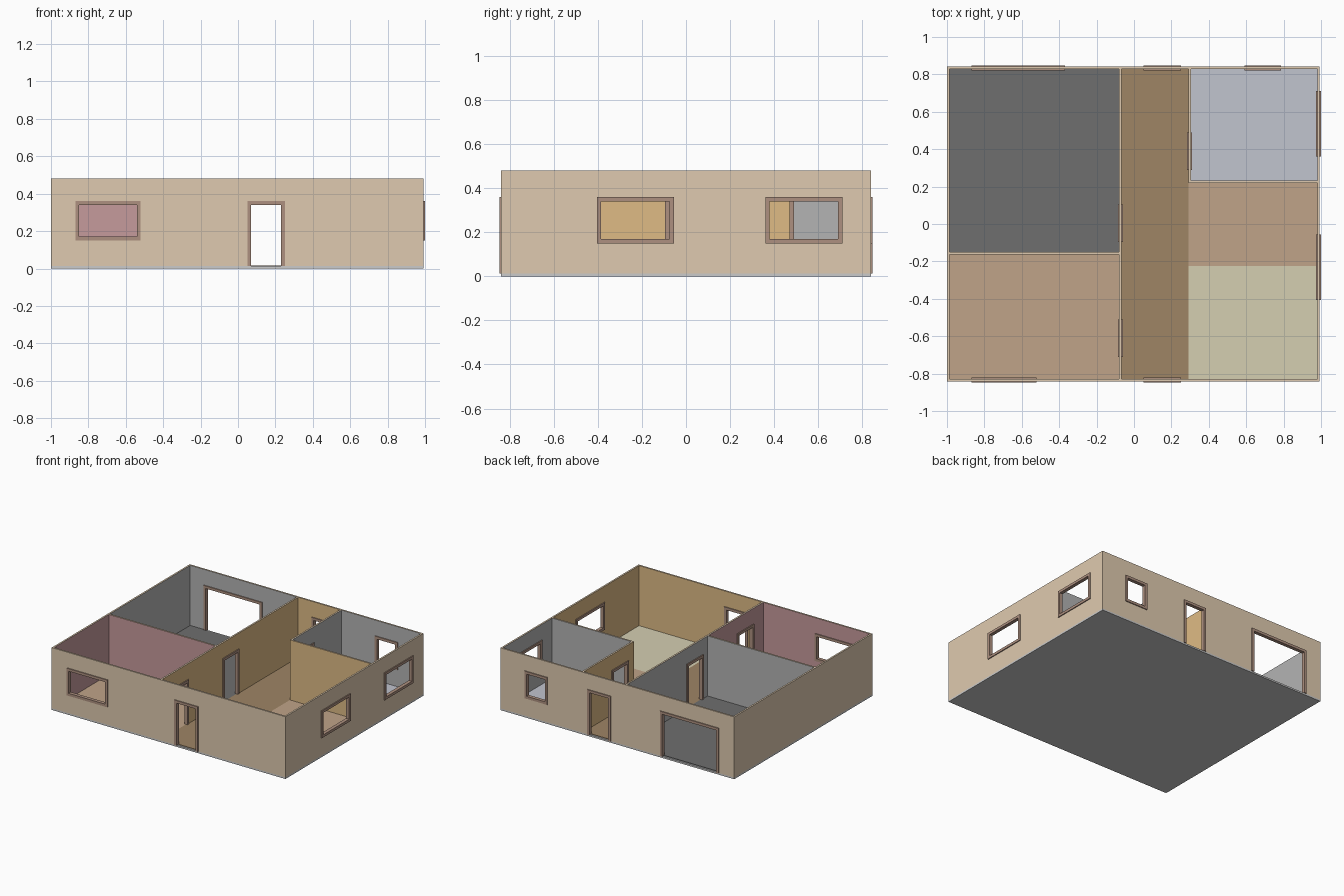
import bpy, bmesh
from mathutils import Vector

if "Cube" in bpy.data.objects:
    bpy.data.objects.remove(bpy.data.objects["Cube"])

T, H, Z0 = 0.013, 0.48, 0.013          # wall thickness, wall top, slab top
L, R, D = -1.0, 0.993, 0.841           # left, right and half-depth of the house
HALL_X, BATH_X, BED_Y, BATH_Y = -0.073, 0.297, -0.157, 0.225
FW, OUT = 0.02, 0.007                  # frame width and its projection


def material(name, r, g, b):
    m = bpy.data.materials.new(name)
    m.diffuse_color = [(c / 255) ** 2.2 for c in (r, g, b)] + [1]
    m.use_nodes = True
    m.node_tree.nodes["Principled BSDF"].inputs["Base Color"].default_value = m.diffuse_color
    return m


OUTSIDE = material("outside_beige", 222, 201, 174)
GREY = material("grey_wall", 178, 178, 178)
PINK = material("pink_wall", 197, 153, 155)
GOLD = material("gold_wall", 222, 186, 132)
FRAME = material("frame_brown", 172, 143, 127)

# Wall paint by room: x0, x1, y0, y1, material index
ROOMS = [(L, HALL_X, BED_Y, D, 1), (L, HALL_X, -D, BED_Y, 2),
         (BATH_X, R, BATH_Y, D, 1), (HALL_X, BATH_X, -D, D, 3),
         (BATH_X, R, -D, BATH_Y, 3)]


def paint(face):
    if abs(face.normal.z) > 0.5:
        return 0
    p = face.calc_center_median() + face.normal * 0.02
    for x0, x1, y0, y1, idx in ROOMS:
        if x0 < p.x < x1 and y0 < p.y < y1:
            return idx
    return 0


def panel(name, axis, c, thick, u, z, holes=(), splits=(), mats=(FRAME,)):
    """Upright slab running along axis, centred on c, with rectangular holes."""
    us = sorted({*u, *splits, *(v for h in holes for v in h[:2])})
    zs = sorted({*z, *(v for h in holes for v in h[2:])})
    bm = bmesh.new()

    def point(a, b):
        off = c - thick / 2
        return Vector((a, off, b) if axis == "x" else (off, a, b))

    verts = {(a, b): bm.verts.new(point(a, b)) for a in us for b in zs}
    for a0, a1 in zip(us, us[1:]):
        for b0, b1 in zip(zs, zs[1:]):
            ma, mb = (a0 + a1) / 2, (b0 + b1) / 2
            if not any(h[0] < ma < h[1] and h[2] < mb < h[3] for h in holes):
                bm.faces.new([verts[k] for k in ((a0, b0), (a1, b0), (a1, b1), (a0, b1))])
    bmesh.ops.delete(bm, geom=[v for v in bm.verts if not v.link_faces], context="VERTS")
    ext = bmesh.ops.extrude_face_region(bm, geom=bm.faces[:], use_keep_orig=True)
    shift = Vector((0, thick, 0) if axis == "x" else (thick, 0, 0))
    for g in ext["geom"]:
        if isinstance(g, bmesh.types.BMVert):
            g.co += shift
    bmesh.ops.recalc_face_normals(bm, faces=bm.faces)
    bm.normal_update()
    if len(mats) > 1:
        for f in bm.faces:
            f.material_index = paint(f)
    me = bpy.data.meshes.new(name)
    bm.to_mesh(me)
    bm.free()
    for m in mats:
        me.materials.append(m)
    ob = bpy.data.objects.new(name, me)
    bpy.context.collection.objects.link(ob)


def box(name, x0, x1, y0, y1, z0, z1, mat=None):
    bpy.ops.mesh.primitive_cube_add(size=1, location=((x0 + x1) / 2, (y0 + y1) / 2, (z0 + z1) / 2))
    ob = bpy.context.object
    ob.name = name
    ob.scale = (x1 - x0, y1 - y0, z1 - z0)
    if mat:
        ob.data.materials.append(mat)


def wall(name, axis, c, u, openings=(), splits=()):
    """Wall plus a frame for each opening (name, u0, u1, sill height or None)."""
    holes = []
    for label, a, b, sill in openings:
        low = Z0 if sill is None else sill
        cut = Z0 if sill is None else sill + FW / 2
        holes.append((a + FW / 2, b - FW / 2, cut, 0.36 - FW / 2))
        inner = (a + FW, b - FW, Z0 if sill is None else sill + FW, 0.36 - FW)
        panel(label + "_frame", axis, c, T + 2 * OUT, (a, b), (low, 0.36), [inner])
    panel(name, axis, c, T, u, (Z0, H), holes, splits, (OUTSIDE, GREY, PINK, GOLD))


# Foundation and room floors
box("foundation_slab", L, R, -D, D, 0, Z0)
i = T / 2
FLOORS = [("garage", L + T, HALL_X, BED_Y, D - T, (110, 110, 110)),
          ("bedroom", L + T, HALL_X, -D + T, BED_Y, (190, 162, 135)),
          ("hall", HALL_X, BATH_X - i, -D + T, D - T, (157, 132, 101)),
          ("bathroom", BATH_X - i, R - T, BATH_Y, D - T, (192, 195, 205)),
          ("kitchen", BATH_X - i, R - T, -0.225, BATH_Y, (190, 162, 135)),
          ("living_room", BATH_X - i, R - T, -D + T, -0.225, (212, 205, 176))]
for room, x0, x1, y0, y1, rgb in FLOORS:
    box(room + "_floor", x0, x1, y0, y1, Z0, Z0 + 0.004, material(room + "_floor", *rgb))

# Outer walls
wall("front_wall", "x", -D + i, (L + T, R - T),
     [("bedroom_window", -0.87, -0.52, 0.15), ("front_door", 0.05, 0.25, None)], [HALL_X])
wall("back_wall", "x", D - i, (L + T, R - T),
     [("garage_door", -0.87, -0.37, None), ("back_door", 0.05, 0.25, None),
      ("bathroom_small_window", 0.59, 0.785, 0.15)], [HALL_X, BATH_X])
wall("left_wall", "y", L + i, (-D, D), (), [BED_Y])
wall("right_wall", "y", R - i, (-D, D),
     [("kitchen_window", -0.405, -0.055, 0.15), ("bathroom_window", 0.36, 0.71, 0.15)], [BATH_Y])

# Partitions
wall("hall_partition", "y", HALL_X, (-D + T, D - T),
     [("bedroom_door", -0.71, -0.51, None), ("garage_inner_door", -0.095, 0.105, None)], [BED_Y])
wall("bedroom_partition", "x", BED_Y, (L + T, HALL_X - i))
wall("bathroom_side_partition", "y", BATH_X, (BATH_Y - i, D - T),
     [("bathroom_door", 0.29, 0.49, None)])
wall("bathroom_front_partition", "x", BATH_Y, (BATH_X + i, R - T))
